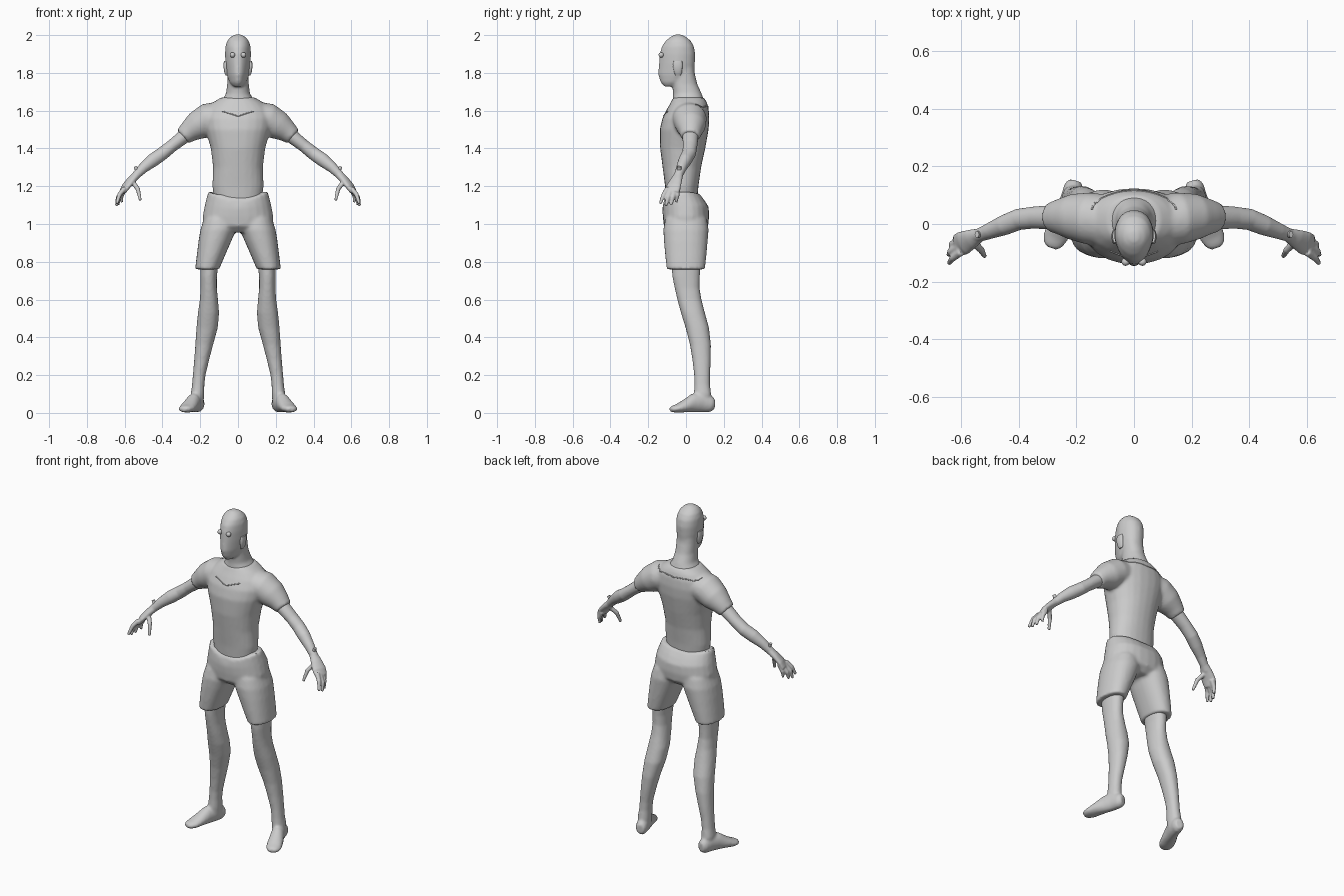
import bpy, bmesh, math
from mathutils import Vector

SIDES = 24
grey = bpy.data.materials.new("light_grey")
grey.diffuse_color = (0.6, 0.6, 0.6, 1)


def spow(v, p):
    return math.copysign(abs(v) ** p, v)


def oval(z, x0, x1, y0, y1, egg=0.0, dip=(0, 0), n=2.2):
    """Level ring; egg narrows the front, dip lowers the front and back middle."""
    pts = []
    for i in range(SIDES):
        a = 2 * math.pi * i / SIDES
        c, s = spow(math.cos(a), 2 / n), spow(math.sin(a), 2 / n)
        x = (x0 + x1) / 2 + (x1 - x0) / 2 * c * (1 + egg * min(s, 0))
        d = (dip[0] if s < 0 else dip[1]) * (1 - abs(c))
        pts.append(Vector((x, (y0 + y1) / 2 + (y1 - y0) / 2 * s, z - d)))
    return pts


def mid(z, hx, y0, y1, **k):
    return oval(z, -hx, hx, y0, y1, **k)


def tube(path):
    """Rings square to a path of (x, y, z, half width, half thickness)."""
    P = [Vector(p[:3]) for p in path]
    rings = []
    for i, p in enumerate(path):
        t = (P[min(i + 1, len(P) - 1)] - P[max(i - 1, 0)]).normalized()
        u = t.cross(Vector((0, 0, 1))).normalized()
        v = u.cross(t)
        rings.append([P[i] + u * p[3] * math.cos(a) + v * p[4] * math.sin(a)
                      for a in (2 * math.pi * k / SIDES for k in range(SIDES))])
    return rings


def part(name, lofts, mirror=False, voxel=0, smooth=4):
    """Loft rings into closed skins, mirror them, and fuse them into one body."""
    bm = bmesh.new()
    for sx in ((1, -1) if mirror else (1,)):
        for rings in lofts:
            vs = [[bm.verts.new((p.x * sx, p.y, p.z)) for p in r] for r in rings]
            for a, b in zip(vs, vs[1:]):
                for i in range(len(a)):
                    j = (i + 1) % len(a)
                    bm.faces.new((a[i], a[j], b[j], b[i]))
            bm.faces.new(vs[0][::-1])
            bm.faces.new(vs[-1])
    bmesh.ops.recalc_face_normals(bm, faces=bm.faces)
    me = bpy.data.meshes.new(name)
    bm.to_mesh(me)
    bm.free()
    me.materials.append(grey)
    ob = bpy.data.objects.new(name, me)
    bpy.context.collection.objects.link(ob)
    bpy.ops.object.select_all(action='DESELECT')
    ob.select_set(True)
    bpy.context.view_layer.objects.active = ob
    if voxel:
        m = ob.modifiers.new("fuse", 'REMESH')
        m.mode, m.voxel_size = 'VOXEL', voxel
        bpy.ops.object.modifier_apply(modifier="fuse")
        m = ob.modifiers.new("soften", 'SMOOTH')
        m.factor, m.iterations = 0.5, smooth
        bpy.ops.object.modifier_apply(modifier="soften")
    bpy.ops.object.shade_smooth_by_angle(angle=math.radians(50))
    return ob


# Head and neck
neck = [mid(1.58, .10, -.07, .09), mid(1.655, .085, -.07, .095), mid(1.69, .064, -.068, .083),
        mid(1.74, .057, -.074, .06), mid(1.8, .057, -.07, .046), mid(1.86, .055, -.06, .04)]
skull = [mid(1.728, .024, -.115, -.06, egg=.2), mid(1.75, .045, -.135, 0, egg=.3),
         mid(1.79, .060, -.147, .042, egg=.35), mid(1.85, .067, -.143, .047, egg=.3),
         mid(1.90, .069, -.139, .049, egg=.25), mid(1.94, .067, -.128, .042, egg=.2),
         mid(1.97, .057, -.107, .025, egg=.1), mid(1.99, .040, -.083, 0), mid(2.003, .015, -.06, -.025)]
part("head_and_neck", [neck, skull], voxel=.008)
ear = [oval(1.785, .052, .064, -.055, -.03), oval(1.80, .052, .072, -.062, -.022),
       oval(1.84, .055, .078, -.07, -.018), oval(1.862, .056, .074, -.065, -.02)]
part("ears", [ear], mirror=True)
eye = [oval(1.895 + .014 * math.sin(a), .029 - .014 * math.cos(a), .029 + .014 * math.cos(a),
            -.131 - .014 * math.cos(a), -.131 + .014 * math.cos(a), n=2)
       for a in (math.radians(d) for d in range(-80, 81, 20))]
part("eyes", [eye], mirror=True)

# Shirt with short sleeves
torso = [mid(1.06, .115, -.09, .06), mid(1.12, .125, -.105, .06), mid(1.2, .136, -.111, .066),
         mid(1.3, .132, -.124, .08), mid(1.4, .144, -.137, .102), mid(1.5, .172, -.139, .12),
         mid(1.56, .18, -.125, .124), mid(1.61, .165, -.10, .12), mid(1.645, .13, -.08, .11),
         mid(1.67, .09, -.068, .095)]
sleeve = tube([(.08, .01, 1.57, .09, .08), (.16, .02, 1.555, .09, .085), (.215, .025, 1.52, .08, .077),
               (.26, .025, 1.49, .062, .058), (.292, .023, 1.462, .05, .046)])
shirt = part("shirt", [torso, sleeve, [[Vector((-p.x, p.y, p.z)) for p in r] for r in sleeve]],
             voxel=.009, smooth=5)


def seam(name, pts):
    """Fine raised seam laid on the shirt."""
    pts = [Vector(p) for p in pts]
    line = [a.lerp(b, k / 8) for a, b in zip(pts, pts[1:]) for k in range(8)] + [pts[-1]]
    on = [shirt.closest_point_on_mesh(p)[1] for p in line]
    part(name, [tube([(*p, .003, .003) for p in on])])


seam("neckline_front", [(-.09, -.12, 1.61), (0, -.14, 1.58), (.09, -.12, 1.61)])
seam("neckline_back", [(-.15, .06, 1.66), (-.13, .12, 1.635), (0, .13, 1.625), (.13, .12, 1.635), (.15, .06, 1.66)])

# Shorts
hips = [mid(.955, .10, -.08, .08), mid(.99, .185, -.117, .117), mid(1.04, .187, -.123, .123),
        mid(1.10, .176, -.125, .12, dip=(.02, .01)), mid(1.14, .166, -.122, .098, dip=(.04, .015)),
        mid(1.172, .158, -.118, .076, dip=(.06, .02))]
thigh = [oval(.76, .10, .227, -.102, .10), oval(.83, .07, .219, -.11, .108),
         oval(.91, .035, .209, -.117, .115), oval(.97, .01, .199, -.12, .12),
         oval(1.03, .005, .18, -.11, .11)]
part("shorts", [hips, thigh, [[Vector((-p.x, p.y, p.z)) for p in r] for r in thigh]],
     voxel=.009, smooth=4)

# Bare legs and feet
shin = [oval(z, *r) for z, *r in (
    (.05, .182, .245, .05, .135), (.1, .179, .250, .042, .133), (.15, .178, .243, .044, .127),
    (.2, .172, .239, .043, .127), (.28, .153, .232, .034, .131), (.36, .132, .226, .021, .132),
    (.45, .107, .220, -.002, .122), (.53, .100, .212, -.027, .100), (.6, .106, .202, -.046, .082),
    (.66, .112, .198, -.060, .072), (.72, .112, .199, -.072, .073), (.82, .10, .2, -.08, .08))]
foot = tube([(.203, .150, .045, .022, .028), (.208, .133, .046, .033, .042), (.22, .085, .055, .036, .052),
             (.237, .04, .052, .038, .050), (.256, -.005, .036, .043, .034),
             (.272, -.045, .024, .044, .023), (.283, -.072, .020, .034, .017), (.287, -.083, .018, .02, .011)])
part("legs_and_feet", [shin, foot], mirror=True, voxel=.008)

# Arms, palms and fingers
arm = tube([(.22, .025, 1.52, .04, .04), (.29, .023, 1.46, .042, .037), (.35, .022, 1.413, .038, .033),
            (.40, .016, 1.373, .037, .035), (.45, -.004, 1.338, .035, .036), (.50, -.024, 1.298, .028, .028),
            (.54, -.040, 1.258, .023, .022), (.56, -.048, 1.235, .024, .02)])
palm = tube([(.535, -.038, 1.262, .024, .021), (.565, -.052, 1.232, .034, .020),
             (.592, -.066, 1.2, .042, .018), (.612, -.073, 1.168, .038, .014)])
digits = [((.600, -.097, 1.19), (.628, -.118, 1.155), (.642, -.137, 1.108)),
          ((.606, -.080, 1.18), (.636, -.095, 1.140), (.643, -.108, 1.095)),
          ((.604, -.060, 1.18), (.631, -.070, 1.140), (.635, -.080, 1.100)),
          ((.597, -.043, 1.19), (.617, -.047, 1.150), (.617, -.052, 1.115)),
          ((.560, -.060, 1.225), (.530, -.090, 1.185), (.517, -.113, 1.125))]
fingers = [tube([(*a, .014, .013), (*b, .012, .012), (*c, .008, .008)]) for a, b, c in digits]
part("arms_and_hands", [arm, palm] + fingers, mirror=True, voxel=.005, smooth=3)

# Small wrist button
part("wrist_buttons", [tube([(.528, -.036, 1.27, .012, .012), (.545, -.036, 1.305, .011, .008)])], mirror=True)
